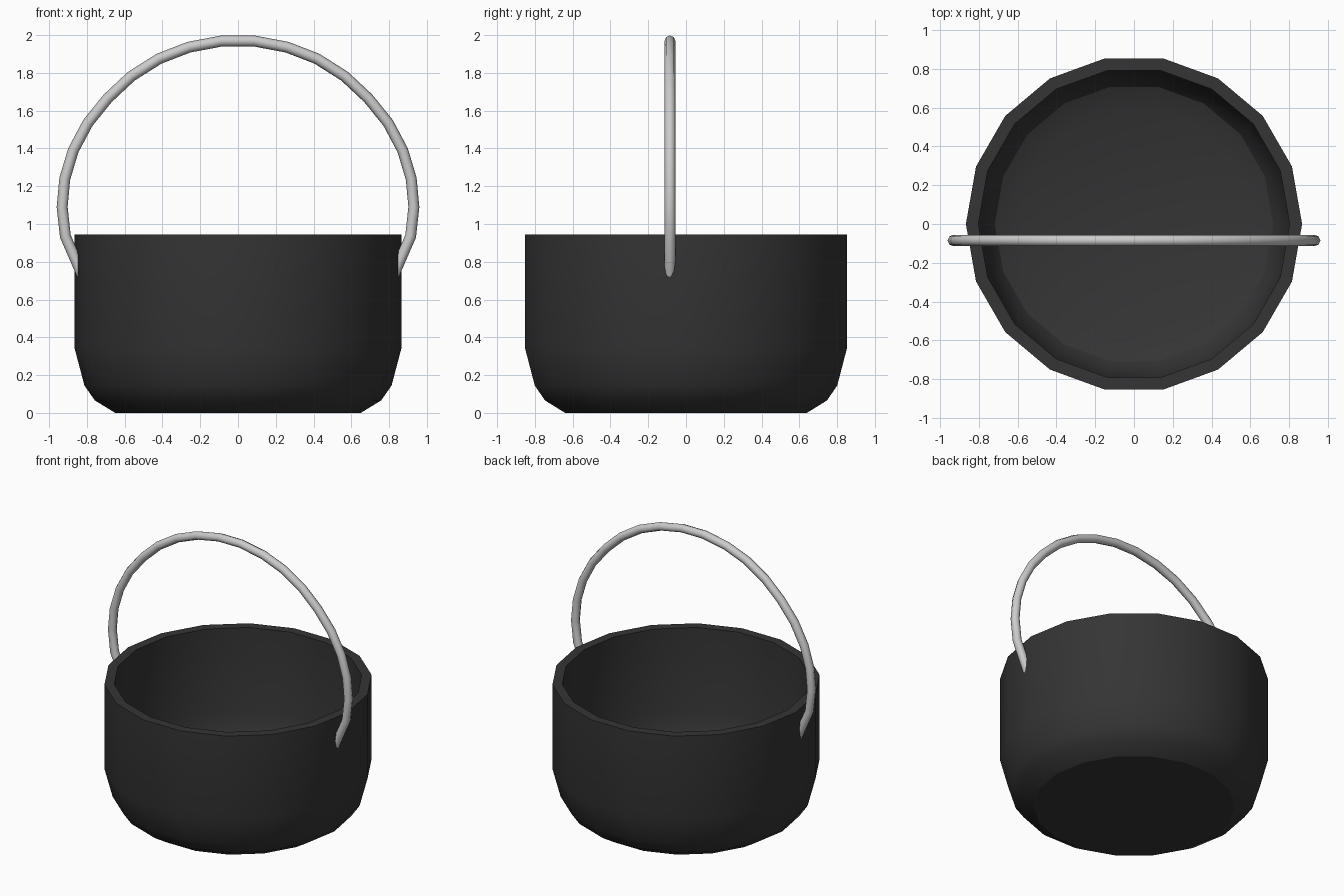
import bpy, bmesh, math

if "Cube" in bpy.data.objects:
    bpy.data.objects.remove(bpy.data.objects["Cube"])

# Dark pot: 18-sided closed profile (outside up, over the rim, inside down)
SIDES = 18
profile = [(0.65, 0), (0.758, 0.066), (0.813, 0.145), (0.866, 0.345), (0.866, 0.945),
           (0.802, 0.945), (0.802, 0.355), (0.755, 0.17), (0.717, 0.117), (0.595, 0.065)]
bm = bmesh.new()
rings = [[bm.verts.new((r * math.cos(2 * math.pi * i / SIDES),
                        r * math.sin(2 * math.pi * i / SIDES), z))
          for i in range(SIDES)] for r, z in profile]
for a, b in zip(rings, rings[1:]):
    for i in range(SIDES):
        j = (i + 1) % SIDES
        bm.faces.new((a[i], a[j], b[j], b[i]))
bm.faces.new(rings[0][::-1])   # underside
bm.faces.new(rings[-1])        # inner floor
mesh = bpy.data.meshes.new("pot")
bm.to_mesh(mesh)
bm.free()
pot = bpy.data.objects.new("pot", mesh)
bpy.context.collection.objects.link(pot)
iron = bpy.data.materials.new("dark_iron")
iron.diffuse_color = (0.035, 0.035, 0.035, 1)
iron.use_nodes = True
iron.node_tree.nodes["Principled BSDF"].inputs["Base Color"].default_value = iron.diffuse_color
mesh.materials.append(iron)
bpy.context.view_layer.objects.active = pot
pot.select_set(True)
bpy.ops.object.shade_smooth_by_angle(angle=math.radians(30))

# Bail handle: round wire along a mirrored arch, ends sunk in the pot wall
half = [(0.085, 1.969), (0.26, 1.936), (0.418, 1.875), (0.565, 1.782), (0.69, 1.665),
        (0.795, 1.535), (0.872, 1.39), (0.917, 1.24), (0.931, 1.09), (0.914, 0.935),
        (0.823, 0.727)]
path = [(-x, z) for x, z in reversed(half)] + half
curve = bpy.data.curves.new("handle", 'CURVE')
curve.dimensions = '3D'
curve.bevel_depth = 0.029
curve.bevel_resolution = 2
curve.use_fill_caps = True
spline = curve.splines.new('POLY')
spline.points.add(len(path) - 1)
for p, (x, z) in zip(spline.points, path):
    p.co = (x, -0.085, z, 1)
spline.use_smooth = True
handle = bpy.data.objects.new("handle", curve)
bpy.context.collection.objects.link(handle)
